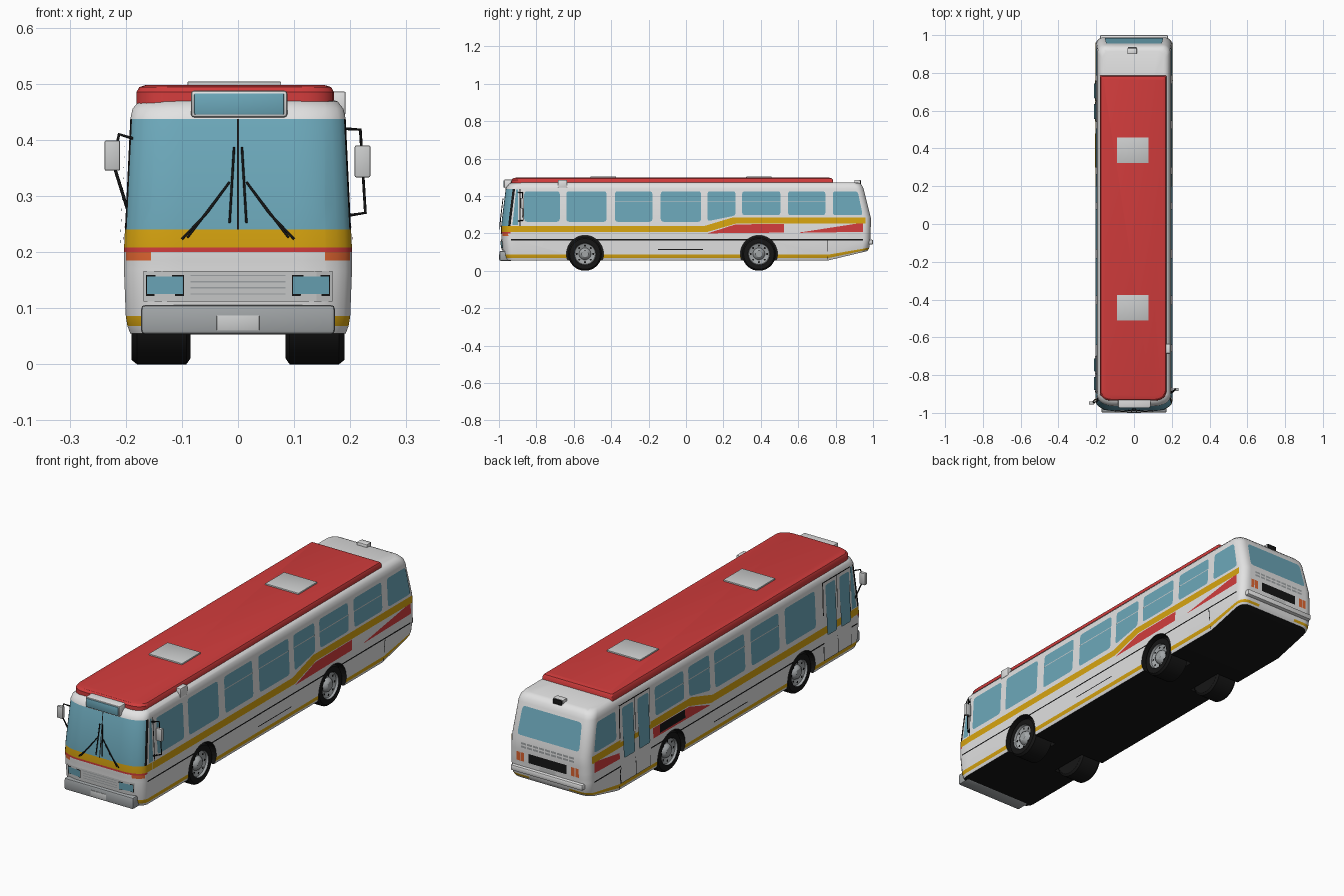
import bpy, bmesh, math
from mathutils import Vector

if "Cube" in bpy.data.objects:
    bpy.data.objects.remove(bpy.data.objects["Cube"])

COLOURS = {"white": (.76, .76, .76), "red": (.64, .045, .045), "yellow": (.68, .37, .005),
           "glass": (.15, .39, .49), "black": (.008, .008, .008), "grey": (.36, .38, .39),
           "orange": (.75, .13, .03), "pale_grey": (.6, .61, .61)}
MATS, INDEX = {}, {}
for i, (key, rgb) in enumerate(COLOURS.items()):
    m = bpy.data.materials.new(key)
    m.use_nodes = True
    m.diffuse_color = (*rgb, 1)
    m.node_tree.nodes["Principled BSDF"].inputs["Base Color"].default_value = (*rgb, 1)
    MATS[key], INDEX[key] = m, i


def finish(name, bm, smooth=True):
    """Turn a bmesh into an object that carries every colour."""
    me = bpy.data.meshes.new(name)
    bm.to_mesh(me)
    bm.free()
    for m in MATS.values():
        me.materials.append(m)
    ob = bpy.data.objects.new(name, me)
    bpy.context.collection.objects.link(ob)
    if smooth:
        soften(ob)
    return ob


def soften(ob):
    bpy.ops.object.select_all(action='DESELECT')
    ob.select_set(True)
    bpy.context.view_layer.objects.active = ob
    bpy.ops.object.shade_smooth_by_angle(angle=math.radians(32))


def loft(levels, front_r, rear_r, shift=0, n=6):
    """Stack rounded rectangles given as (z, half width, front y, rear y)."""
    bm, rings = bmesh.new(), []
    for z, w, yf, yr in levels:
        ring = []
        for k, (sx, sy) in enumerate([(-1, -1), (1, -1), (1, 1), (-1, 1)]):
            rx, ry = front_r if sy < 0 else rear_r
            cy = yf + ry if sy < 0 else yr - ry
            for j in range(n + 1):
                a = math.pi * (1 + k / 2 + j / n / 2)
                ring.append(bm.verts.new((shift + sx * (w - rx) + rx * math.cos(a), cy + ry * math.sin(a), z)))
        rings.append(ring)
    for a, b in zip(rings, rings[1:]):
        for i in range(len(a)):
            j = (i + 1) % len(a)
            bm.faces.new((a[i], a[j], b[j], b[i]))
    bm.faces.new(rings[0][::-1])
    bm.faces.new(rings[-1])
    return bm


def box(name, x, y, z, mat, bevel=0.003):
    bm = bmesh.new()
    bmesh.ops.create_cube(bm, size=1)
    for v in bm.verts:
        v.co = [lo + (c + .5) * (hi - lo) for c, (lo, hi) in zip(v.co, (x, y, z))]
    bmesh.ops.bevel(bm, geom=bm.edges[:], offset=bevel, segments=2, affect='EDGES', profile=.5)
    for f in bm.faces:
        f.material_index = INDEX[mat]
    return finish(name, bm)


# Body shell: z, half width, front y, rear y
LEVELS = [(.055, .192, -.972, .97), (.068, .197, -.976, .975), (.086, .2, -.98, .98),
          (.163, .203, -.986, .985), (.169, .203, -.986, .985), (.185, .203, -.987, .986),
          (.2, .203, -.988, .987), (.208, .203, -.988, .987), (.24, .2015, -.988, .988),
          (.285, .1993, -.983, .988), (.437, .192, -.964, .95), (.455, .188, -.955, .942),
          (.468, .178, -.94, .93), (.473, .165, -.92, .915)]
FRONT_R, REAR_R = (.09, .05), (.04, .04)


def at(z, col):
    for a, b in zip(LEVELS, LEVELS[1:]):
        if z <= b[0]:
            return a[col] + (b[col] - a[col]) * (z - a[0]) / (b[0] - a[0])
    return LEVELS[-1][col]


def body_colour(c, n):
    x, y, z = abs(c.x), c.y, c.z
    nose = y - at(z, 2)
    if n.z < -.9:
        return "black"
    if .068 < z < .086 and not (y > .95 and x < .1):
        return "yellow"
    if .163 < z < .169 and -.93 < y < .95:
        return "black"
    if .185 < z < .2 and x > .155 and nose < .04:
        return "orange"
    if .2 < z < .208 and nose < .045:
        return "red"
    if .208 < z < .24 and y < -.9:
        return "yellow"
    if .24 < z < .437 and nose < .048:
        return "glass" if nose < .04 else "black"
    return "white"


bm = loft(LEVELS, FRONT_R, REAR_R)
for co, no in [((0, .76, 0), (0, 1, 0)), ((0, -.9, 0), (0, 1, 0)), ((.155, 0, 0), (1, 0, 0)),
               ((-.155, 0, 0), (1, 0, 0)), ((.1, 0, 0), (1, 0, 0)), ((-.1, 0, 0), (1, 0, 0))]:
    bmesh.ops.bisect_plane(bm, geom=bm.verts[:] + bm.edges[:] + bm.faces[:], plane_co=co, plane_no=no)
bm.normal_update()
for f in bm.faces:
    f.material_index = INDEX[body_colour(f.calc_center_median(), f.normal)]
# Raised tail underside
for v in bm.verts:
    if v.co.y > .76 and v.co.z < .17:
        v.co.z += (v.co.y - .76) * .24 * max(0, .163 - v.co.z) / .108
body = finish("body", bm, False)

# Wheel arches
AXLES = (-.54, .39)
bm = bmesh.new()
for y in AXLES:
    for s in (-1, 1):
        new = bmesh.ops.create_cone(bm, cap_ends=True, segments=40, radius1=.099, radius2=.099, depth=.2)["verts"]
        for v in new:
            v.co = Vector((v.co.z + s * .175, v.co.x + y, v.co.y + .09))
bmesh.ops.recalc_face_normals(bm, faces=bm.faces)
for f in bm.faces:
    f.material_index = INDEX["black"]
cutter = finish("arch_cutter", bm, False)
cutter.hide_render = True
mod = body.modifiers.new("arches", 'BOOLEAN')
mod.operation, mod.solver, mod.object = 'DIFFERENCE', 'EXACT', cutter
soften(body)
bpy.ops.object.modifier_apply(modifier="arches")
bpy.data.objects.remove(cutter)


# Surface mappings for thin plates
def side(s):
    return lambda u, z, o: Vector((s * (at(z, 1) + o), u, z))


def end(s):
    col, (rx, ry) = (2, FRONT_R) if s < 0 else (3, REAR_R)

    def place(u, z, o):
        t = min(1, max(0, (abs(u) - at(z, 1) + rx) / rx))
        return Vector((u, at(z, col) + s * (o - ry * (1 - math.sqrt(1 - t * t))), z))
    return place


FRONT, REAR, LEFT, RIGHT = end(-1), end(1), side(1), side(-1)


def plates(name, polys, mat, surf, o=.002):
    bm = bmesh.new()
    for pts in polys:
        f = bm.faces.new([bm.verts.new(surf(u, z, o)) for u, z in pts])
        f.normal_update()
        u, z = pts[0]
        if f.normal.dot(surf(u, z, 1) - surf(u, z, 0)) < 0:
            f.normal_flip()
        f.material_index = INDEX[mat]
    return finish(name, bm, False)


def rect(a, b, c, d):
    return [(a, c), (b, c), (b, d), (a, d)]


def rounded(pts, r=.014):
    out = []
    for i, p in enumerate(pts):
        p, a, b = Vector(p), Vector(pts[i - 1]), Vector(pts[(i + 1) % len(pts)])
        p1, p2 = p + (a - p).normalized() * r, p + (b - p).normalized() * r
        out += [tuple(p1), tuple((p1 + p2) * .25 + p * .5), tuple(p2)]
    return out


def rod(name, paths, r=.003):
    cu = bpy.data.curves.new(name, 'CURVE')
    cu.dimensions, cu.bevel_depth, cu.bevel_resolution, cu.use_fill_caps = '3D', r, 1, True
    for path in paths:
        sp = cu.splines.new('POLY')
        sp.points.add(len(path) - 1)
        for p, co in zip(sp.points, path):
            p.co = (*co, 1)
    cu.materials.append(MATS["black"])
    bpy.context.collection.objects.link(bpy.data.objects.new(name, cu))


# Side windows, stripes and trim
STRIPE = [(-.9, .208), (.115, .208), (.27, .253), (.96, .253), (.96, .285), (.25, .285), (.1, .24), (-.9, .24)]
RED_BLOCK = [(.115, .2), (.265, .248), (.525, .25), (.525, .204)]
LOW = [(-.64, -.425), (-.38, -.18), (-.135, .08)]
for label, surf, low, high, tail in (("left", LEFT, [(-.865, -.675)] + LOW, [(.3, .505), (.545, .745)], .61),
                                     ("right", RIGHT, LOW, [(.3, .505)], .765)):
    wins = [rect(a, b, .262, .425) for a, b in low] + [rect(a, b, .297, .425) for a, b in high]
    wins += [[(.115, .265), (.265, .295), (.265, .425), (.115, .425)],
             [(.785, .297), (.945, .297), (.918, .425), (.785, .425)]]
    plates(label + "_windows", [rounded(w) for w in wins], "glass", surf, .003)
    plates(label + "_window_bars", [rect(a, b, .367, .371) for a, b in high + low[-2:] + [(.115, .265)]],
           "pale_grey", surf, .004)
    plates(label + "_quarter_window", [[(-.928, .245), (-.897, .245), (-.897, .435), (-.908, .435)]], "glass", surf)
    plates(label + "_pillar_line", [rect(-.889, -.884, .24, .437)], "black", surf)
    plates(label + "_stripe", [STRIPE], "yellow", surf)
    z0 = .203 + (tail - .61) * .16
    plates(label + "_red_panels", [RED_BLOCK, [(tail, .203), (.945, .208), (.945, .257), (tail, z0 + .002)]],
           "red", surf, .0015)
    plates(label + "_seams", [rect(-.15, .09, .111, .115), rect(.756, .76, .06, .163)], "black", surf, .003)

# Doors on the right side
for label, a, b in (("front", -.895, -.695), ("rear", .54, .76)):
    mid = (a + b) / 2
    leaves = [(a + .003, mid - .002), (mid + .002, b - .003)]
    plates(label + "_door_seal", [rect(a, b, .088, .44)], "black", RIGHT, .004)
    plates(label + "_door_leaves", [rect(p, q, .09, .437) for p, q in leaves], "white", RIGHT, .006)
    plates(label + "_door_glass", [rounded(rect(p + .013, q - .013, .2, .425), .01) for p, q in leaves],
           "glass", RIGHT, .0075)
plates("side_engine_grille", [rect(.3, .48, .213, .25)], "black", RIGHT, .004)

# Front details
plates("windscreen_divider", [rect(-.002, .002, .24, .437)], "black", FRONT)
xs = [-.168, -.14, -.11, .11, .14, .168]
plates("front_grille_panel", [rect(a, b, .112, .166) for a, b in zip(xs, xs[1:])], "pale_grey", FRONT, .003)
plates("front_grille_lines", [rect(-.085, .085, z, z + .0025) for z in (.124, .135, .146, .157)], "grey", FRONT, .004)
lamps = [(-.162, -.098), (.098, .162)]
plates("headlight_frames", [rect(a - .002, b + .002, .122, .159) for a, b in lamps], "black", FRONT, .005)
plates("headlights", [rect(a, b, .125, .156) for a, b in lamps], "glass", FRONT, .0065)
box("front_bumper", (-.173, .173), (-.998, -.93), (.053, .106), "grey", .008)
box("front_plate", (-.038, .038), (-1, -.99), (.06, .087), "pale_grey", .001)
rod("wipers", [[FRONT(s * x, z, .008) for x, z in path] for s in (-1, 1) for path in
               ([(.1, .223), (.055, .27), (.015, .325)], [(.09, .226), (.02, .318)], [(.015, .252), (.007, .387)])], .0022)
box("destination_sign", (-.084, .088), (-.972, -.9), (.44, .488), "white", .006)
box("destination_glass", (-.078, .082), (-.975, -.97), (.445, .483), "glass", .002)

# Rear details
plates("rear_window", [rounded([(-.155, .305), (.155, .305), (.148, .425), (-.148, .425)])], "glass", REAR, .003)
plates("rear_louvres", [rect(x / 100 - .012, x / 100 + .012, z, z + .009)
                        for x in range(-12, 13, 3) for z in (.252, .267)], "grey", REAR, .003)
plates("rear_grille", [rect(-.095, .095, .19, .232)], "black", REAR, .003)
for s in (-1, 1):
    plates("tail_lights", [rect(s * .118, s * .135, .19, .23), rect(s * .139, s * .156, .19, .23)], "orange", REAR, .003)
box("rear_bumper", (-.18, .18), (.95, 1), (.14, .166), "white", .006)
plates("rear_plate", [rect(-.04, .04, .17, .186)], "pale_grey", REAR, .004)
box("rear_roof_unit", (-.035, .015), (.9, .93), (.455, .486), "white")
box("rear_roof_lens", (-.032, .012), (.929, .935), (.457, .484), "black", .001)

# Red roof, hatches and marker box
roof = loft([(.462, .176, -.935, .787), (.485, .176, -.934, .786), (.494, .171, -.926, .78), (.498, .158, -.91, .765)],
            (.06, .045), (.006, .006), shift=-.005)
for f in roof.faces:
    f.material_index = INDEX["red"]
finish("roof", roof)
for label, y in (("front", -.443), ("rear", .39)):
    box(label + "_roof_hatch", (-.09, .077), (y - .068, y + .068), (.492, .504), "pale_grey", .002)
box("roof_marker_box", (.168, .192), (-.685, -.635), (.445, .486), "white")

# Mirrors
rod("mirror_arms", [[(.19, -.9, .42), (.218, -.875, .418), (.227, -.87, .27), (.196, -.9, .265)],
                    [(-.18, -.93, .4), (-.212, -.945, .41), (-.223, -.945, .36), (-.195, -.92, .27)]])
box("left_mirror", (.208, .236), (-.884, -.868), (.333, .39), "pale_grey")
box("right_mirror", (-.238, -.21), (-.956, -.94), (.345, .399), "pale_grey")

# Wheels
PROFILE = [(.085, 0), (.085, .08), (.092, .09), (.18, .09), (.19, .082), (.19, .058),
           (.18, .055), (.172, .032), (.184, .026), (.189, .018), (.189, 0)]
for label, y in zip(("front", "rear"), AXLES):
    for s, hand in ((1, "left"), (-1, "right")):
        bm = bmesh.new()
        vs = [bm.verts.new((s * x, y, .09 + r)) for x, r in PROFILE]
        es = [bm.edges.new(p) for p in zip(vs, vs[1:])]
        bmesh.ops.spin(bm, geom=vs + es, cent=(0, y, .09), axis=(1, 0, 0), angle=math.tau, steps=36)
        bmesh.ops.remove_doubles(bm, verts=bm.verts, dist=1e-5)
        bmesh.ops.recalc_face_normals(bm, faces=bm.faces)
        for f in bm.faces:
            c = f.calc_center_median()
            rim = abs(c.x) > .17 and math.hypot(c.y - y, c.z - .09) < .0575
            f.material_index = INDEX["grey" if rim else "black"]
        finish(f"{label}_{hand}_wheel", bm)
        holes = [[(y + .044 * math.cos(a) + .006 * math.cos(b), .09 + .044 * math.sin(a) + .006 * math.sin(b))
                  for b in [k * math.tau / 6 for k in range(6)]] for a in [k * math.tau / 8 for k in range(8)]]
        plates(f"{label}_{hand}_rim_holes", holes, "black", lambda u, z, o, s=s: Vector((s * (.178 + o), u, z)))
